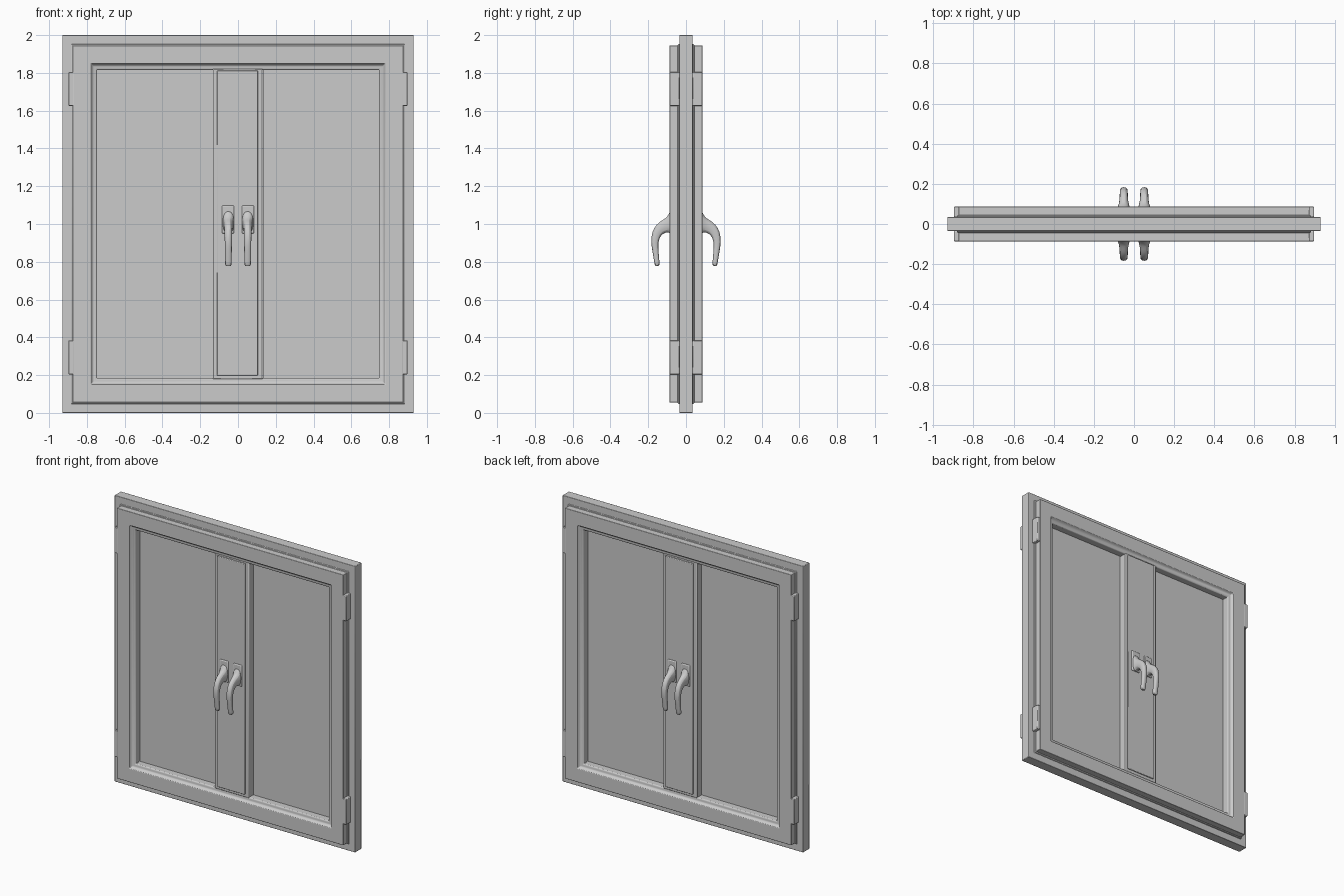
import bpy, bmesh, math

if "Cube" in bpy.data.objects:
    bpy.data.objects.remove(bpy.data.objects["Cube"])

W, H = 0.93, 2.0


def finish(name, bm, bevel=0.0, mirror=(False, False), subsurf=0):
    bmesh.ops.recalc_face_normals(bm, faces=bm.faces)
    me = bpy.data.meshes.new(name)
    bm.to_mesh(me)
    bm.free()
    ob = bpy.data.objects.new(name, me)
    bpy.context.collection.objects.link(ob)
    if bevel:
        m = ob.modifiers.new("bevel", 'BEVEL')
        m.width, m.segments, m.limit_method = bevel, 2, 'ANGLE'
    if any(mirror):
        m = ob.modifiers.new("mirror", 'MIRROR')
        m.use_axis = (mirror[0], mirror[1], False)
    if subsurf:
        m = ob.modifiers.new("subsurf", 'SUBSURF')
        m.levels = m.render_levels = subsurf
    bpy.ops.object.select_all(action='DESELECT')
    ob.select_set(True)
    bpy.context.view_layer.objects.active = ob
    bpy.ops.object.shade_smooth_by_angle(angle=math.radians(35))
    return ob


def box(name, x, y, z, bevel=0.0, mirror=(False, False)):
    bm = bmesh.new()
    bmesh.ops.create_cube(bm, size=1)
    for v in bm.verts:
        v.co = [a + (c + 0.5) * (b - a) for c, (a, b) in zip(v.co, (x, y, z))]
    return finish(name, bm, bevel, mirror)


def frame(name, profile, bevel=0.0):
    """Mitred frame from an open profile of (inset from outer edge, y), mirrored to the back."""
    bm = bmesh.new()
    loops = []
    for sx, top in ((-1, 0), (1, 0), (1, 1), (-1, 1)):
        loops.append([bm.verts.new((sx * (W - o), y, H - o if top else o))
                      for o, y in profile])
    for i in range(4):
        a, b = loops[i], loops[(i + 1) % 4]
        for j in range(len(profile) - 1):
            bm.faces.new((a[j], b[j], b[j + 1], a[j + 1]))
    return finish(name, bm, bevel, (False, True))


# outer frame, step, sash and glazing bead as one moulded section
frame("window_frame", [(0.0, 0.0), (0.0, -0.035), (0.048, -0.035), (0.048, -0.043),
                       (0.055, -0.043), (0.055, -0.087), (0.15, -0.087), (0.156, -0.076),
                       (0.164, -0.069), (0.178, -0.067), (0.184, -0.062), (0.184, -0.018)],
      0.003)

# glass panes
for name, x in (("left_pane", (-0.746, -0.133)), ("right_pane", (0.133, 0.746))):
    box(name, x, (-0.018, 0.018), (0.184, 1.816))

# central mullion with a slightly raised cover plate on each face
box("mullion", (-0.133, 0.131), (-0.067, 0.067), (0.178, 1.822), 0.005)
box("front_mullion_plate", (-0.112, 0.105), (-0.076, -0.066), (0.198, 1.812), 0.004)
box("back_mullion_plate", (-0.105, 0.112), (0.066, 0.076), (0.198, 1.812), 0.004)

# hinges, flush with the sash face
for name, z in (("lower_hinges", (0.204, 0.384)), ("upper_hinges", (1.626, 1.804))):
    box(name, (0.87, 0.898), (-0.0865, -0.035), z, 0.004, (True, True))

# handle backing plates
box("handle_plate", (0.02, 0.085), (-0.083, -0.07), (0.95, 1.098), 0.006, (True, True))

# curved lever handles: (depth, z, direction, half thickness, half width)
SECTIONS = [(0.074, 1.012, 0, 0.070, 0.032), (0.086, 1.008, 0, 0.060, 0.031),
            (0.096, 0.996, -5, 0.042, 0.027), (0.114, 0.988, -15, 0.036, 0.023),
            (0.140, 0.974, -35, 0.032, 0.021), (0.159, 0.945, -60, 0.026, 0.021),
            (0.166, 0.905, -85, 0.020, 0.020), (0.163, 0.865, -96, 0.017, 0.019),
            (0.153, 0.790, -98, 0.014, 0.018), (0.152, 0.776, -98, 0.013, 0.018)]
bm = bmesh.new()
SIDES = 10
prev = None
for depth, z, ang, ht, hw in SECTIONS:
    t = math.radians(ang)
    cur = []
    for i in range(SIDES):
        a = 2 * math.pi * i / SIDES
        # squarish oval cross-section
        c, s = (math.copysign(abs(f) ** 0.75, f) for f in (math.cos(a), math.sin(a)))
        cur.append(bm.verts.new((0.051 + hw * c, -(depth - ht * s * math.sin(t)),
                                 z + ht * s * math.cos(t))))
    if prev:
        for i in range(SIDES):
            j = (i + 1) % SIDES
            bm.faces.new((prev[i], prev[j], cur[j], cur[i]))
    else:
        bm.faces.new(cur)
    prev = cur
bm.faces.new(prev)
finish("lever_handles", bm, 0, (True, True), 1)
